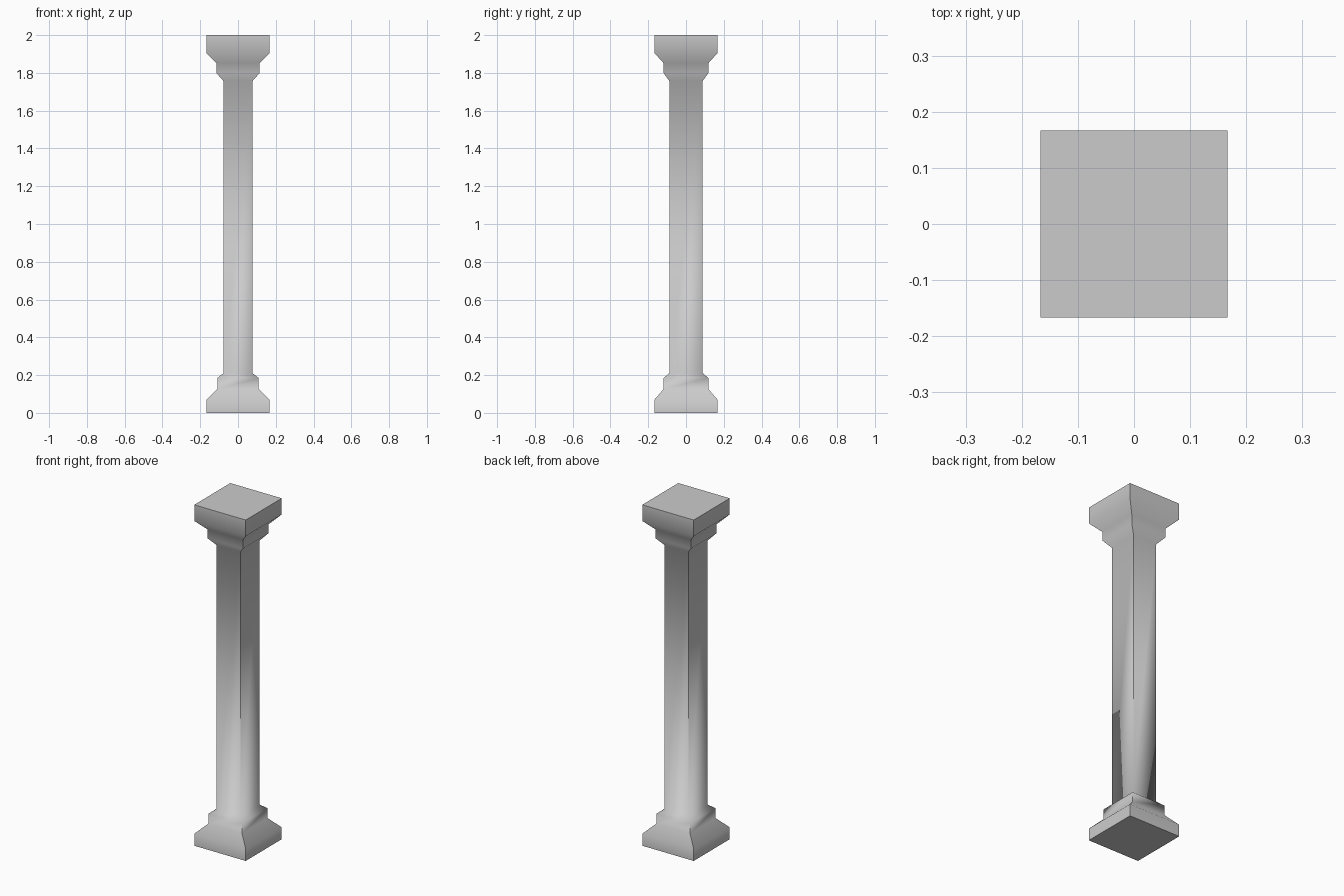
import bpy, bmesh, math

if "Cube" in bpy.data.objects:
    bpy.data.objects.remove(bpy.data.objects["Cube"])

# Column profile from bottom to top: (half width x, half width y, height)
PROFILE = [
    # stepped base
    (0.167, 0.167, 0.0), (0.167, 0.167, 0.07),
    (0.109, 0.118, 0.127), (0.109, 0.118, 0.185),
    # shaft
    (0.077, 0.088, 0.21), (0.077, 0.088, 1.757),
    # stepped capital
    (0.115, 0.119, 1.80), (0.115, 0.119, 1.852),
    (0.167, 0.167, 1.905), (0.167, 0.167, 2.0),
]


def loft_rectangles(name, profile):
    bm = bmesh.new()
    rings = [[bm.verts.new((sx * hx, sy * hy, z))
              for sx, sy in ((-1, -1), (1, -1), (1, 1), (-1, 1))]
             for hx, hy, z in profile]
    for low, high in zip(rings, rings[1:]):
        for i in range(4):
            j = (i + 1) % 4
            bm.faces.new((low[i], low[j], high[j], high[i]))
    bm.faces.new(rings[0][::-1])
    bm.faces.new(rings[-1])
    mesh = bpy.data.meshes.new(name)
    bm.to_mesh(mesh)
    bm.free()
    obj = bpy.data.objects.new(name, mesh)
    bpy.context.collection.objects.link(obj)
    return obj


# Square column, smooth along its profile with sharp corners
column = loft_rectangles("square_column", PROFILE)
bpy.context.view_layer.objects.active = column
column.select_set(True)
bpy.ops.object.shade_smooth_by_angle(angle=math.radians(60))
